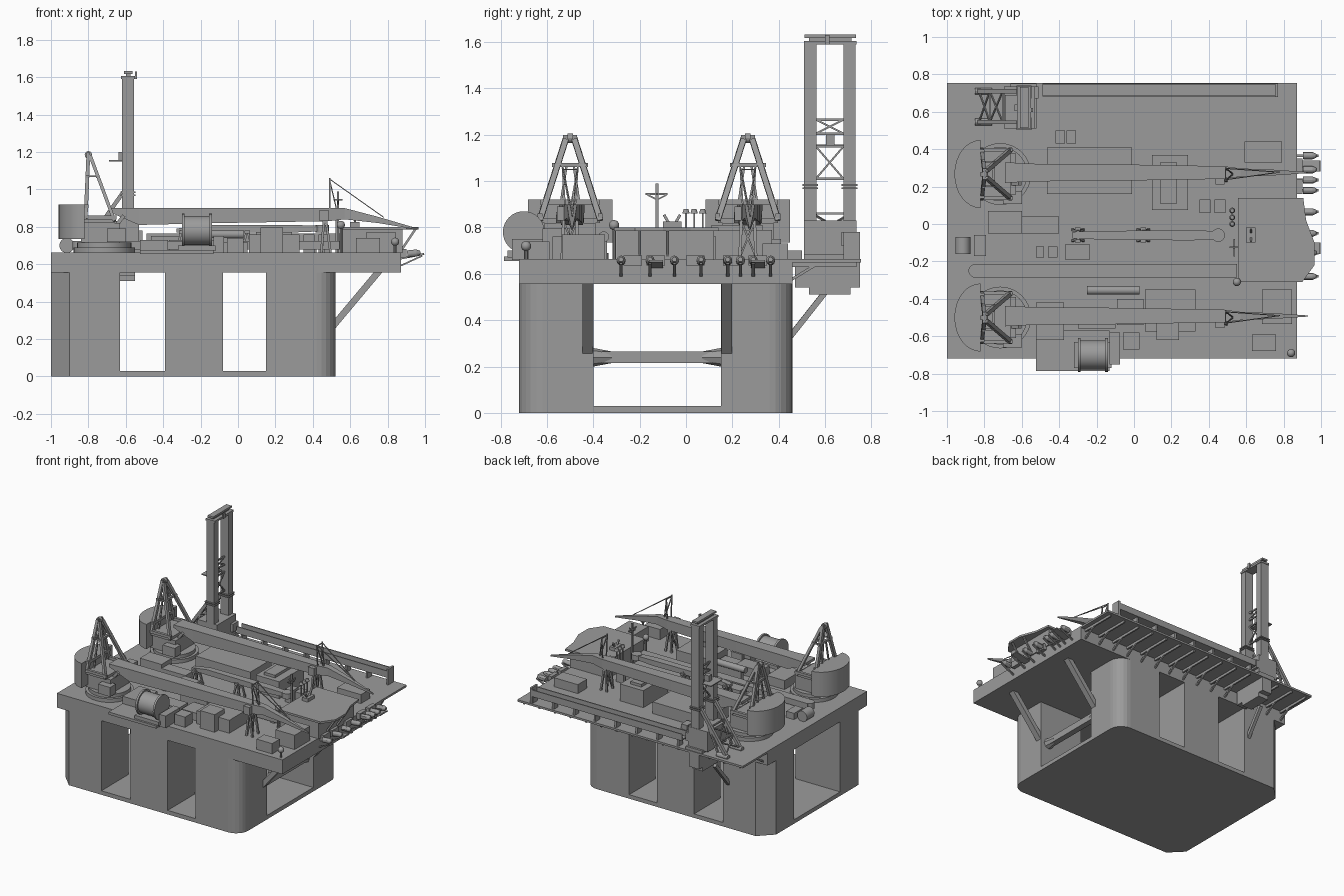
import bpy, bmesh, math
from mathutils import Vector, Matrix

parts = {}

def part(name):
    return parts.setdefault(name, bmesh.new())

def box(name, x0, x1, y0, y1, z0, z1):
    m = Matrix.Translation(((x0 + x1) / 2, (y0 + y1) / 2, (z0 + z1) / 2)) @ Matrix.Diagonal((x1 - x0, y1 - y0, z1 - z0, 1))
    bmesh.ops.create_cube(part(name), size=1, matrix=m)

def aim(a, b):
    a, b = Vector(a), Vector(b)
    d = b - a
    up = Vector((0, 1, 0)) if abs(d.normalized().y) < 0.9 else Vector((1, 0, 0))
    z = d.normalized()
    x = up.cross(z).normalized()
    rot = Matrix((x, z.cross(x), z)).transposed().to_4x4()
    return Matrix.Translation((a + b) / 2) @ rot, d.length

def bar(name, a, b, w=0.012, h=None):
    m, length = aim(a, b)
    bmesh.ops.create_cube(part(name), size=1, matrix=m @ Matrix.Diagonal((w, h or w, length, 1)))

def rod(name, a, b, r, r2=None, n=24):
    m, length = aim(a, b)
    bmesh.ops.create_cone(part(name), cap_ends=True, segments=n, radius1=r, radius2=r if r2 is None else r2, depth=length, matrix=m)

def ball(name, c, r):
    bmesh.ops.create_uvsphere(part(name), u_segments=16, v_segments=8, radius=r, matrix=Matrix.Translation(c))

def prism(name, pts, z0, z1):
    bm = part(name)
    lo = [bm.verts.new((x, y, z0)) for x, y in pts]
    hi = [bm.verts.new((x, y, z1)) for x, y in pts]
    bm.faces.new(lo)
    bm.faces.new(hi)
    for i in range(len(pts)):
        j = (i + 1) % len(pts)
        bm.faces.new((lo[i], lo[j], hi[j], hi[i]))

def loft(name, y, stations):
    """Box-section boom from (x, bottom, top, half width) stations."""
    bm = part(name)
    rings = [[bm.verts.new((x, y + s * w, z)) for s, z in ((-1, b), (1, b), (1, t), (-1, t))] for x, b, t, w in stations]
    for p, q in zip(rings, rings[1:]):
        for i in range(4):
            bm.faces.new((p[i], p[(i + 1) % 4], q[(i + 1) % 4], q[i]))
    bm.faces.new(rings[0])
    bm.faces.new(rings[-1])

def arc(cx, cy, r, a0, a1, n=6, sx=1):
    t = [math.radians(a0 + (a1 - a0) * i / n) for i in range(n + 1)]
    return [(cx + sx * r * math.cos(a), cy + r * math.sin(a)) for a in t]

# Hull base and six columns
prism("pontoon", [(-1, .36), (-1, -.62), (-.9, -.72)] + arc(.42, -.62, .1, -90, 0) + arc(.42, .36, .1, 0, 90) + [(-.9, .46)], 0, .03)
for s in (-1, 1):
    out, inn = (-.72, -.40) if s < 0 else (.46, .15)
    prism("column", [(-1, inn), (-1, out - s * .1), (-.9, out), (-.63, out), (-.63, inn)], .03, .556)
    prism("column", [(-.39, inn), (-.39, out), (-.08, out), (-.08, inn)], .03, .556)
    prism("column", [(.15, inn), (.15, out)] + arc(.42, out - s * .1, .1, s * 90, 0) + [(.52, inn)], .03, .556)
    # Diagonal deck struts
    bar("deck_strut", (.50, inn + s * .025, .26), (.76, inn + s * .025, .57), .035, .045)
bar("cross_brace", (.45, -.41, .24), (.45, .16, .24), .05, .045)
for y, d in ((-.40, 1), (.15, -1)):
    rod("cross_brace", (.45, y, .24), (.45, y + d * .08, .24), .04, .025, 8)

# Main deck, rear overhang, its beams and knee brackets
box("deck", -1, .872, -.72, .46, .556, .663)
box("deck_overhang", -1, .872, .44, .755, .648, .663)
for i in range(15):
    x = -.96 + i * .128
    box("overhang_beam", x - .006, x + .006, .455, .735, .63, .65)
    bar("overhang_knee", (x, .455, .575), (x, .57, .645), .012)

# Two slewing cranes with booms laid forward
for n, cy in (("front", -.5), ("rear", .267)):
    c = n + "_crane"
    rod(c + "_turntable", (-.715, cy, .66), (-.715, cy, .69), .165, n=32)
    rod(c + "_turntable", (-.715, cy, .69), (-.715, cy, .715), .145, n=32)
    box(c + "_house", -.84, -.63, cy - .11, cy + .11, .715, .82)
    box(c + "_house", -.70, -.60, cy - .16, cy - .09, .72, .79)
    box(c + "_house", -.82, -.66, cy - .13, cy + .13, .82, .84)
    prism(c + "_counterweight", arc(-.82, cy, .182, 90, 270, 16, .77), .735, .92)
    for s in (-1, 1):
        bar(c + "_frame", (-.815, cy + s * .13, .84), (-.80, cy + s * .018, 1.19), .02, .024)
        bar(c + "_frame", (-.66, cy + s * .13, .83), (-.79, cy + s * .018, 1.18), .018, .024)
        bar(c + "_frame", (-.83, cy + s * .13, .85), (-.65, cy + s * .13, .85), .02)
        bar(c + "_frame", (-.81, cy + s * .05, .84), (-.80, cy + s * .015, 1.07), .01)
        bar(c + "_frame", (-.815, cy + s * .065, 1.07), (-.74, cy + s * .065, 1.07), .01)
        bar(c + "_boom_foot", (-.72, cy + s * .05, .72), (-.61, cy + s * .05, .86), .02)
        # Boom rest and jib mast
        bar(c + "_boom_rest", (.445, cy + s * .035, .66), (.46, cy + s * .028, .84), .013)
        bar(c + "_boom_rest", (.495, cy + s * .035, .66), (.47, cy + s * .028, .84), .013)
        bar(c + "_boom_rest", (.45, cy + s * .035, .67), (.46, cy - s * .03, .83), .008)
        bar(c + "_jib_mast", (.49, cy + s * .022, .89), (.49, cy + s * .033, 1.06), .007)
        bar(c + "_jib_mast", (.49, cy + s * .03, 1.055), (.78, cy + .01, .85), .005)
        bar(c + "_jib_mast", (.49, cy + s * .032, 1.05), (.53, cy, .88), .006)
    for z, w, x in ((1.07, .078, -.805), (1.07, .06, -.75), (1.19, .03, -.80)):
        bar(c + "_frame", (x, cy - w, z), (x, cy + w, z), .016)
    bar(c + "_frame", (-.81, cy - .13, .91), (-.81, cy + .13, .91), .02)
    rod(c + "_frame", (-.80, cy - .012, 1.185), (-.80, cy + .012, 1.185), .02, n=12)
    bar(c + "_jib_mast", (.49, cy - .033, 1.05), (.49, cy + .033, 1.05), .006)
    by = cy + .008
    loft(c + "_boom", by, [(-.69, .88, .90, .055), (-.53, .81, .90, .047), (-.1, .82, .90, .044), (.48, .83, .90, .034), (.57, .84, .90, .022), (.75, .82, .853, .015), (.93, .79, .80, .003)])
    box(c + "_hook", .435, .485, by - .065, by - .035, .83, .89)

# Upright pipe tower
for y in (.51, .68):
    box("tower_leg", -.62, -.555, y, y + .052, .66, 1.60)
    for z in (.965, .98):
        box("tower_collar", -.628, -.547, y - .008, y + .06, z, z + .008)
box("tower_cap", -.625, -.55, .51, .735, 1.59, 1.605)
box("tower_cap", -.61, -.565, .512, .733, 1.618, 1.632)
box("tower_cap", -.60, -.575, .53, .715, 1.605, 1.618)
box("tower_cap", -.55, -.54, .6, .62, 1.59, 1.63)
box("tower_base", -.695, -.53, .51, .735, .68, .83)
box("tower_base", -.66, -.52, .51, .75, .655, .685)
box("tower_base", -.56, -.51, .67, .735, .72, .78)
box("tower_foundation", -.635, -.55, .47, .75, .54, .65)
box("tower_foundation", -.635, -.55, .53, .71, .51, .54)
bar("tower_foundation_strut", (-.67, .45, .33), (-.66, .60, .52), .025)
box("tower_platform", -.69, -.61, .55, .69, 1.15, 1.157)
box("tower_platform", -.64, -.60, .605, .64, 1.155, 1.20)
for z in (1.01, 1.15, 1.205, 1.265):
    bar("tower_brace", (-.59, .55, z), (-.59, .69, z), .01)
for z0, z1 in ((1.01, 1.15), (1.205, 1.265)):
    bar("tower_brace", (-.59, .56, z0), (-.59, .68, z1), .008)
    bar("tower_brace", (-.59, .68, z0), (-.59, .56, z1), .008)
for y in (.545, .71):
    bar("tower_backstay", (-.84, y, .665), (-.61, y, .99), .022)
    bar("tower_backstay", (-.77, y, .665), (-.68, y, .88), .014)
    rod("tower_backstay", (-.85, y, .672), (-.76, y, .672), .018, n=12)
for t0, t1 in ((.05, .3), (.3, .6)):
    p, q = [(-.84 + .23 * t, .665 + .325 * t) for t in (t0, t1)]
    bar("tower_backstay", (p[0], .545, p[1]), (q[0], .71, q[1]), .008)
    bar("tower_backstay", (p[0], .71, p[1]), (q[0], .545, q[1]), .008)
    bar("tower_backstay", (q[0], .545, q[1]), (q[0], .71, q[1]), .01)

# Pipe channel along the rear edge
box("pipe_channel", -.49, .77, .685, .745, .715, .725)
for y in (.682, .742):
    box("pipe_channel", -.49, .77, y, y + .008, .715, .765)
for i in range(8):
    box("channel_post", -.46 + i * .173, -.445 + i * .173, .69, .74, .66, .72)
box("channel_post", .755, .77, .68, .75, .66, .78)

# Accommodation block with landing platform
box("accommodation", .56, .88, -.30, .12, .66, .785)
prism("landing_platform", [(.555, -.31), (.90, -.31), (.965, -.22), (.965, -.1), (.92, .02), (.905, .14), (.555, .14)], .785, .80)
for y in (-.2, -.08):
    bar("platform_bracket", (.87, y, .67), (.95, y, .79), .012)

# Lifeboats on sloping davits
for y in (.365, .29, .235, .18, .065, -.05, -.155, -.28):
    rod("lifeboat", (.905, y, .655), (.955, y, .66), .019, n=12)
    rod("lifeboat", (.955, y, .66), (.975, y, .662), .019, .01, 12)
    bar("davit", (.865, y, .59), (.985, y, .645), .008, .014)
for y in (.31, .2, .04, -.13, -.23):
    box("boat_station", .87, .90, y - .04, y + .04, .635, .68)
for y in (.31, -.13):
    bar("boat_station", (.87, y, .63), (.995, y, .655), .01, .06)

# Cable reel on the front edge
rod("reel_drum", (-.29, -.70, .78), (-.15, -.70, .78), .078, n=32)
for x in (-.30, -.155):
    rod("reel_flange", (x, -.70, .78), (x + .015, -.70, .78), .09, n=32)
box("reel_platform", -.525, -.13, -.785, -.57, .655, .675)
box("reel_cradle", -.32, -.12, -.77, -.63, .67, .70)
box("reel_cabin", -.13, -.075, -.75, -.58, .66, .75)

# Deck houses and equipment: x0, x1, y0, y1, top
for b in [(-.465, -.01, .16, .41, .75), (-.42, -.37, .43, .5, .70), (-.36, -.31, .43, .5, .70),
          (.095, .29, .075, .37, .79), (.14, .23, .11, .33, .81), (.59, .79, .33, .44, .73),
          (-.78, -.6, -.05, .07, .73), (-.6, -.4, -.05, .04, .70), (-.855, -.79, -.17, -.06, .71),
          (-.525, -.48, -.18, -.12, .71), (-.46, -.41, -.18, -.12, .71)]:
    box("rear_deck_house", *b[:4], .66, b[4])
for b in [(-.37, -.235, -.19, -.11, .73), (.35, .41, .06, .13, .76), (.43, .49, .06, .13, .76),
          (-.525, -.375, -.62, -.42, .73), (.06, .33, -.575, -.35, .76), (.12, .24, -.62, -.5, .795),
          (-.09, .05, -.54, -.4, .72), (-.06, .03, -.67, -.58, .74), (.685, .845, -.535, -.35, .77),
          (.63, .76, -.68, -.59, .74), (-.3, -.1, -.56, -.45, .73)]:
    box("front_deck_house", *b[:4], .66, b[4])
rod("deck_tank", (-.25, -.355, .76), (.03, -.355, .76), .023)
box("tank_stand", -.22, 0, -.37, -.34, .66, .745)
rod("winch_drum", (-.915, -.16, .70), (-.915, -.07, .70), .04)

# Long conveyor and central gantry
box("conveyor", -.86, .55, -.285, -.215, .68, .725)
rod("conveyor", (-.85, -.25, .68), (-.85, -.25, .725), .035)
for i in range(8):
    box("conveyor_foot", -.8 + i * .18, -.77 + i * .18, -.27, -.23, .66, .69)
loft("gantry_beam", -.06, [(-.33, .77, .79, .018), (-.2, .77, .81, .022), (.3, .77, .81, .028), (.43, .775, .805, .022)])
rod("gantry_head", (.45, -.06, .77), (.45, -.06, .81), .036)
for x in (-.3, .05):
    for s in (-1, 1):
        bar("gantry_leg", (x - .03, -.06 + s * .03, .66), (x, -.06 + s * .02, .79), .012)
        bar("gantry_leg", (x + .03, -.06 + s * .03, .66), (x, -.06 + s * .02, .79), .012)
    box("gantry_leg", x - .015, x + .015, -.1, -.02, .765, .78)

# Signal mast, antennas and domes
bar("signal_mast", (.535, -.125, .66), (.535, -.125, .99), .012)
bar("signal_mast", (.535, -.175, .945), (.535, -.08, .945), .008)
bar("signal_mast", (.51, -.125, .945), (.56, -.125, .945), .008)
for y in (-.165, -.085):
    bar("signal_mast", (.535, y, .94), (.535, -.125, .92), .006)
for y in (0, .035, .072):
    bar("dish_post", (.525, y, .66), (.525, y, .86), .007)
    rod("antenna_dish", (.525, y, .86), (.525, y, .88), .016, .01, 12)
box("antenna_box", .60, .65, -.1, -.02, .80, .825)
for s in (-1, 1):
    bar("antenna_box", (.625, -.06 + s * .015, .82), (.625, -.06 + s * .035, .855), .012)
for x, y, z, r in ((.55, -.31, .81, .022), (.84, -.69, .72, .022)):
    rod("dome_post", (x, y, .66), (x, y, z), .008, n=8)
    ball("radar_dome", (x, y, z), r)

# Turn each part into a dark grey object
paint = bpy.data.materials.new("dark_grey_paint")
paint.diffuse_color = (.33, .33, .33, 1)
smooth = ("drum", "dome", "tank", "flange", "turntable", "lifeboat", "counterweight")
for name, bm in parts.items():
    bmesh.ops.recalc_face_normals(bm, faces=bm.faces)
    me = bpy.data.meshes.new(name)
    bm.to_mesh(me)
    bm.free()
    me.materials.append(paint)
    ob = bpy.data.objects.new(name, me)
    bpy.context.collection.objects.link(ob)
    if any(k in name for k in smooth):
        bpy.context.view_layer.objects.active = ob
        ob.select_set(True)
        bpy.ops.object.shade_smooth_by_angle()
        ob.select_set(False)
